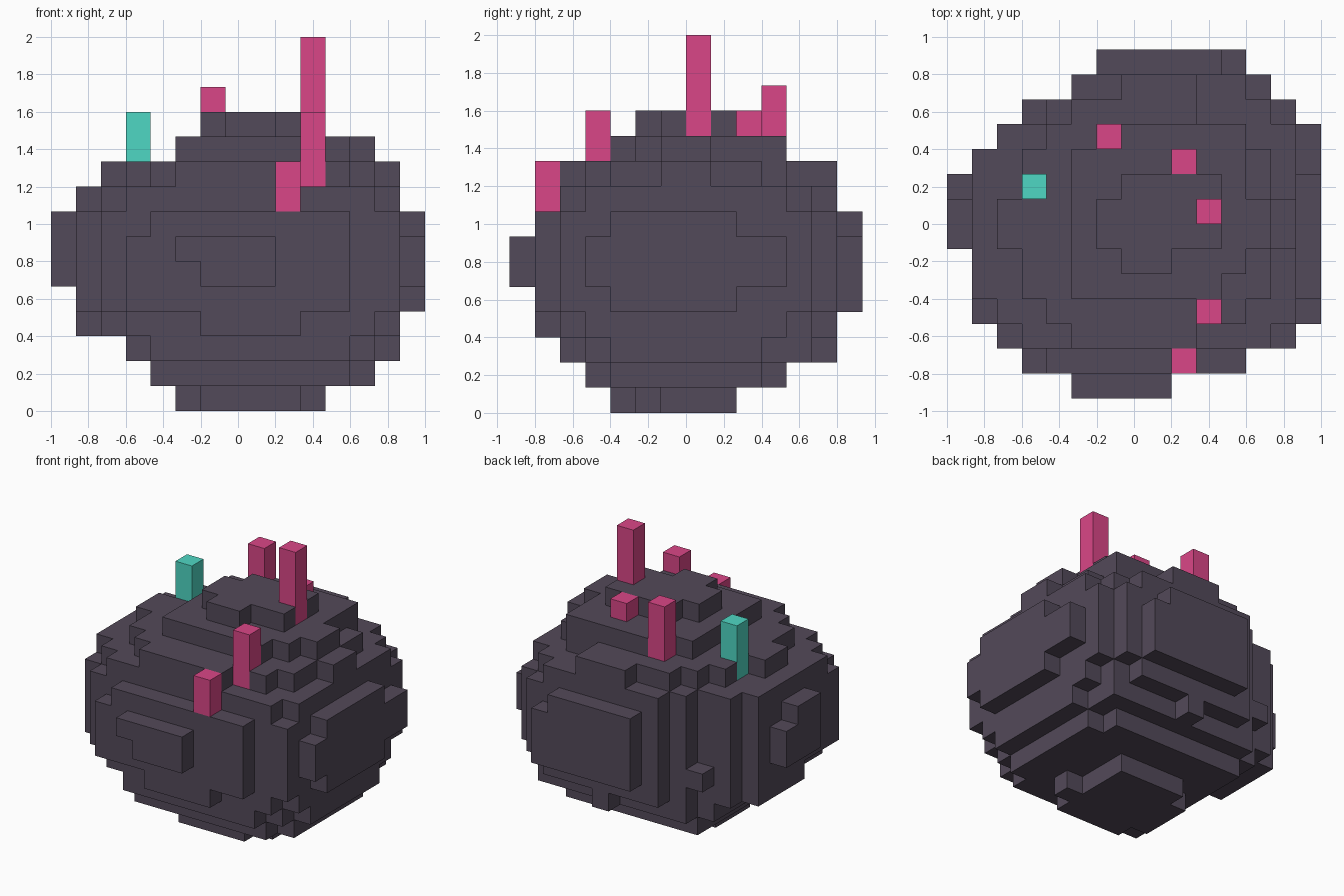
import bpy, bmesh
from mathutils import Vector

if "Cube" in bpy.data.objects:
    bpy.data.objects.remove(bpy.data.objects["Cube"], do_unlink=True)

UNIT = 2 / 15
ORIGIN = Vector((-1, -UNIT * 7, 0))


def make_material(name, rgb):
    mat = bpy.data.materials.new(name)
    mat.use_nodes = True
    colour = (*rgb, 1)
    mat.diffuse_color = colour
    mat.node_tree.nodes["Principled BSDF"].inputs["Base Color"].default_value = colour
    return mat


def block(xs, ys, zs):
    """All grid cells of a box given as three half-open ranges."""
    return {(x, y, z) for x in range(*xs) for y in range(*ys) for z in range(*zs)}


def build_cells(name, cells, mat):
    """Outer skin of a set of grid cells, with flat regions merged."""
    bm = bmesh.new()
    for cell in cells:
        for axis in range(3):
            for side in (0, 1):
                near = list(cell)
                near[axis] += 1 if side else -1
                if tuple(near) in cells:
                    continue
                u, v = (axis + 1) % 3, (axis + 2) % 3
                verts = []
                for du, dv in ((0, 0), (1, 0), (1, 1), (0, 1)):
                    p = Vector(cell)
                    p[axis] += side
                    p[u] += du
                    p[v] += dv
                    verts.append(bm.verts.new(p * UNIT + ORIGIN))
                bm.faces.new(verts if side else verts[::-1])
    bmesh.ops.remove_doubles(bm, verts=bm.verts, dist=UNIT / 100)
    bmesh.ops.dissolve_limit(bm, angle_limit=0.01, verts=bm.verts, edges=bm.edges)
    mesh = bpy.data.meshes.new(name)
    bm.to_mesh(mesh)
    bm.free()
    mesh.materials.append(mat)
    obj = bpy.data.objects.new(name, mesh)
    bpy.context.collection.objects.link(obj)
    return obj


stone = make_material("dark stone", (0.086, 0.067, 0.100))
pink = make_material("crystal pink", (0.70, 0.062, 0.245))
teal = make_material("crystal teal", (0.078, 0.68, 0.55))

# Body layers from the second one up: x range and y range
LAYERS = [((4, 13), (3, 11)), ((3, 14), (2, 12)), ((1, 14), (1, 13)),
          ((1, 15), (1, 14)), ((0, 15), (0, 14)), ((0, 15), (0, 14)),
          ((0, 15), (1, 14)), ((1, 14), (2, 13))]
# Plan outline: x range of each row, front to back
ROWS = [(5, 9), (3, 12), (2, 14), (1, 15), (1, 15), (1, 15), (0, 15),
        (0, 15), (0, 15), (1, 15), (2, 15), (3, 14), (5, 13), (6, 12)]
CENTRE = Vector((0.05, 0.02, 0.8))
RADII = (1.0, 0.96, 0.86)


def rounded(cell):
    d = (Vector(cell) + Vector((0.5, 0.5, 0.5))) * UNIT + ORIGIN - CENTRE
    return sum((a / r) ** 2 for a, r in zip(d, RADII)) < 1.05


# Rounded body
rock = set()
for z, (xs, ys) in enumerate(LAYERS, start=1):
    rock |= {c for c in block(xs, ys, (z, z + 1))
             if ROWS[c[1]][0] <= c[0] < ROWS[c[1]][1] and rounded(c)}

# Stepped base, shoulder and crown
SLABS = {
    0: [((5, 10), (5, 8)), ((6, 10), (4, 9)), ((10, 11), (5, 6))],
    9: [((2, 14), (6, 8)), ((3, 13), (4, 10)), ((4, 12), (3, 11)),
        ((5, 10), (2, 12)), ((7, 10), (12, 13))],
    10: [((5, 11), (4, 10)), ((5, 12), (5, 10)), ((6, 12), (5, 11)), ((5, 13), (6, 8))],
    11: [((6, 11), (6, 8)), ((7, 11), (8, 9)), ((7, 9), (5, 6))],
}
for z, rects in SLABS.items():
    for xs, ys in rects:
        rock |= block(xs, ys, (z, z + 1))

# Chipped corners
rock -= block((5, 6), (0, 1), (5, 6))      # front bulge notch
rock -= block((3, 4), (1, 2), (7, 8))      # front upper corner
rock -= block((3, 6), (1, 2), (3, 4))      # front lower corners
rock -= block((10, 13), (1, 2), (3, 4))
rock -= block((1, 2), (0, 6), (3, 4))      # right side undercut
rock -= block((3, 4), (0, 5), (2, 3))
rock -= block((3, 4), (11, 12), (0, 9))    # back right edge
for z in (4, 7):                           # left bulge corners
    rock -= block((14, 15), (9, 10), (z, z + 1))

# Small knobs low on the back
rock |= block((8, 9), (12, 13), (2, 3))
rock |= block((3, 4), (11, 12), (4, 5))
rock |= block((11, 12), (13, 14), (4, 5))

# Crystals: name, column, bottom and top, colour
CRYSTALS = [("tall_crystal", 10, 7, 11, 15, pink),
            ("front_crystal", 10, 3, 9, 12, pink),
            ("low_front_crystal", 9, 1, 8, 10, pink),
            ("back_crystal", 6, 10, 10, 13, pink),
            ("short_crystal", 9, 9, 11, 12, pink),
            ("teal_crystal", 3, 8, 9, 12, teal)]
for name, x, y, bottom, top, mat in CRYSTALS:
    cells = block((x, x + 1), (y, y + 1), (bottom, top))
    rock -= cells
    build_cells(name, cells, mat)

build_cells("boulder", rock, stone)
